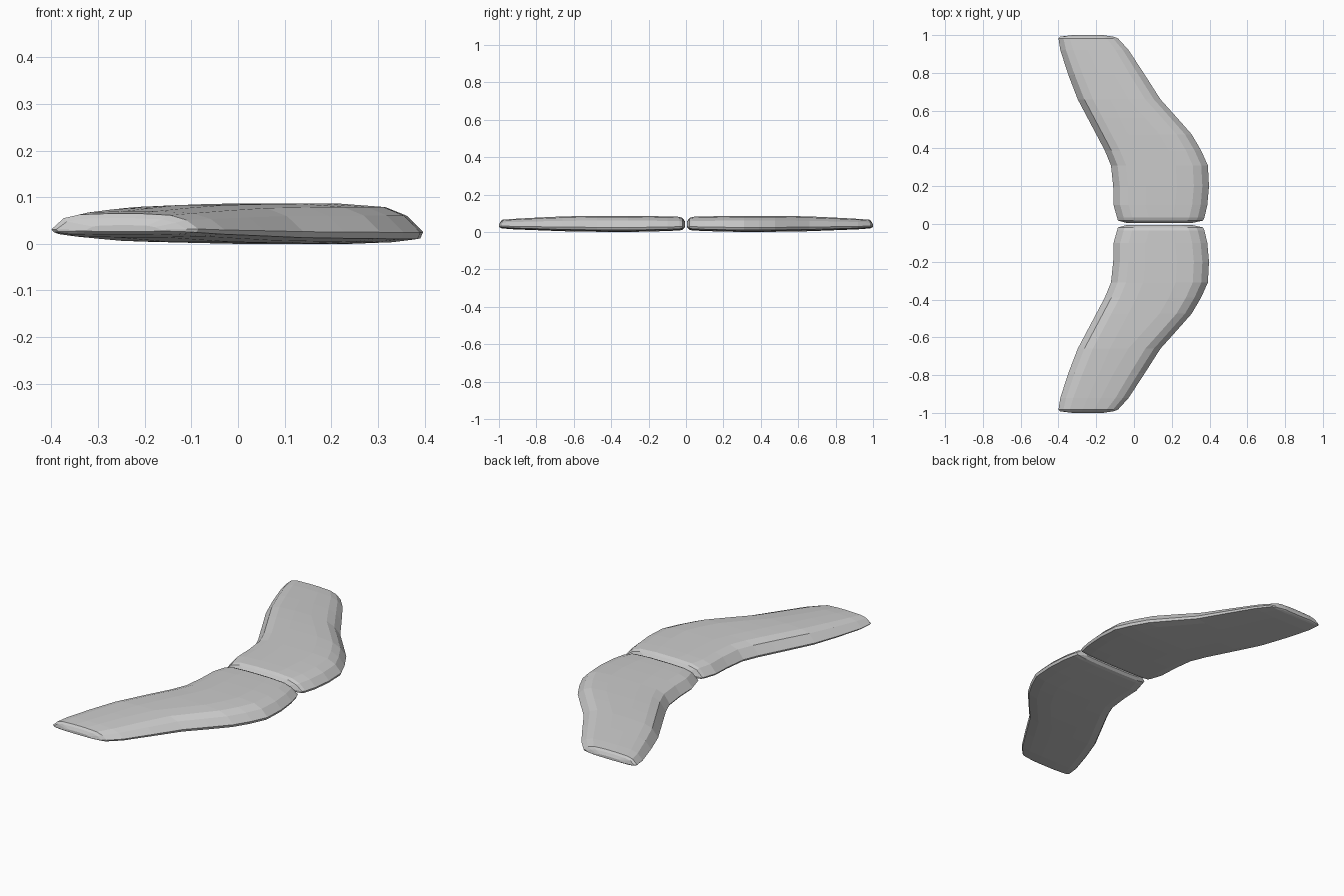
import bpy, bmesh

# Stations along the span: y, rear x, front x, bottom z, top z
STATIONS = [
    (0.006, -0.04, 0.31, 0.024, 0.058),
    (0.018, -0.085, 0.365, 0.012, 0.074),
    (0.035, -0.09, 0.373, 0.008, 0.081),
    (0.10, -0.108, 0.388, 0.005, 0.083),
    (0.20, -0.11, 0.397, 0.002, 0.085),
    (0.31, -0.122, 0.391, 0.000, 0.086),
    (0.39, -0.155, 0.355, 0.000, 0.086),
    (0.475, -0.20, 0.305, 0.001, 0.086),
    (0.56, -0.245, 0.23, 0.002, 0.085),
    (0.66, -0.298, 0.14, 0.004, 0.083),
    (0.79, -0.348, 0.057, 0.009, 0.077),
    (0.92, -0.39, -0.028, 0.014, 0.070),
    (0.983, -0.40, -0.085, 0.019, 0.065),
    (0.992, -0.39, -0.11, 0.022, 0.055),
    (1.0, -0.325, -0.165, 0.026, 0.040),
]

# Cross-section: anchor (0 rear, 1 front), inset from that edge, height fraction
PROFILE = [
    (0, 0.00, 0.26), (0, 0.008, 0.12), (0, 0.05, 0.03), (0, 0.15, 0.0),
    (1, 0.15, 0.0), (1, 0.06, 0.04), (1, 0.006, 0.12), (1, 0.00, 0.28),
    (1, 0.035, 0.70), (1, 0.08, 0.92), (1, 0.17, 1.0),
    (0, 0.17, 1.0), (0, 0.08, 0.95), (0, 0.035, 0.78),
]


def make_wing(name, side):
    bm = bmesh.new()
    rings = []
    for y, x0, x1, zb, zt in STATIONS:
        k = min(1.0, (x1 - x0) / 0.42)
        ring = []
        for end, inset, h in PROFILE:
            x = x1 - inset * k if end else x0 + inset * k
            ring.append(bm.verts.new((x, side * y, zb + h * (zt - zb))))
        rings.append(ring)
    n = len(PROFILE)
    for a, b in zip(rings, rings[1:]):
        for i in range(n):
            j = (i + 1) % n
            bm.faces.new((a[i], a[j], b[j], b[i]))
    bm.faces.new(rings[0])
    bm.faces.new(rings[-1])
    bmesh.ops.recalc_face_normals(bm, faces=bm.faces)
    mesh = bpy.data.meshes.new(name)
    bm.to_mesh(mesh)
    bm.free()
    obj = bpy.data.objects.new(name, mesh)
    bpy.context.collection.objects.link(obj)


# Matching swept panels on either side of the narrow gap
make_wing("left_wing", 1)
make_wing("right_wing", -1)
